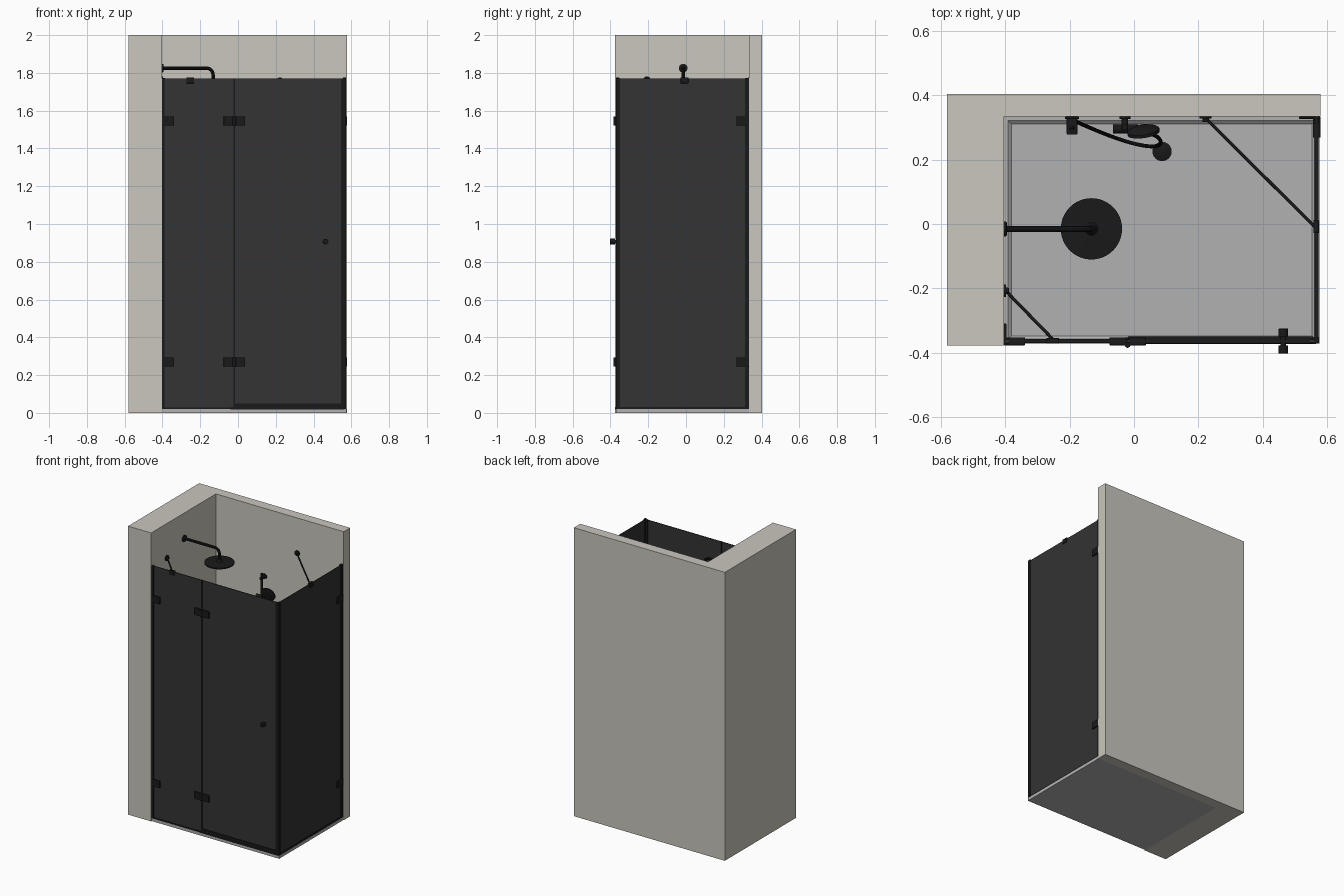
import bpy, bmesh, math
from mathutils import Vector

if "Cube" in bpy.data.objects:
    bpy.data.objects.remove(bpy.data.objects["Cube"])


def material(name, rgb):
    m = bpy.data.materials.new(name)
    m.diffuse_color = (*rgb, 1)
    m.use_nodes = True
    m.node_tree.nodes["Principled BSDF"].inputs["Base Color"].default_value = m.diffuse_color
    return m


WALL = material("plaster", (0.59, 0.57, 0.51))
TRAY = material("tray_grey", (0.44, 0.44, 0.44))
GLASS = material("dark_glass", (0.033, 0.033, 0.033))
METAL = material("black_metal", (0.010, 0.010, 0.010))


def finish(name, bm, mat):
    bmesh.ops.recalc_face_normals(bm, faces=bm.faces)
    me = bpy.data.meshes.new(name)
    bm.to_mesh(me)
    bm.free()
    ob = bpy.data.objects.new(name, me)
    bpy.context.collection.objects.link(ob)
    me.materials.append(mat)
    return ob


def smooth(ob):
    bpy.ops.object.select_all(action='DESELECT')
    ob.select_set(True)
    bpy.context.view_layer.objects.active = ob
    bpy.ops.object.shade_smooth_by_angle(angle=math.radians(35))


def box(name, x, y, z, mat=METAL, bevel=0):
    bm = bmesh.new()
    bmesh.ops.create_cube(bm, size=1)
    for v in bm.verts:
        v.co = [(a + b) / 2 + c * (b - a) for c, (a, b) in zip(v.co, (x, y, z))]
    ob = finish(name, bm, mat)
    if bevel:
        m = ob.modifiers.new("bevel", 'BEVEL')
        m.width, m.segments = bevel, 2
    return ob


def lathe(name, start, axis, profile, mat=METAL, n=32):
    """Round part: profile is (distance along axis, radius)."""
    q = Vector(axis).to_track_quat('Z', 'Y')
    bm = bmesh.new()
    rings = [[bm.verts.new(Vector(start) + q @ Vector((r * math.cos(2 * math.pi * i / n),
              r * math.sin(2 * math.pi * i / n), d))) for i in range(n)] for d, r in profile]
    for a, b in zip(rings, rings[1:]):
        for i in range(n):
            bm.faces.new((a[i], a[(i + 1) % n], b[(i + 1) % n], b[i]))
    bm.faces.new(rings[0])
    bm.faces.new(rings[-1])
    ob = finish(name, bm, mat)
    smooth(ob)
    return ob


def rod(name, a, b, r):
    d = Vector(b) - Vector(a)
    return lathe(name, a, d, [(0, r), (d.length, r)], n=16)


def tube(name, pts, r, kind='POLY'):
    cu = bpy.data.curves.new(name, 'CURVE')
    cu.dimensions, cu.bevel_depth, cu.bevel_resolution = '3D', r, 3
    cu.use_fill_caps = True
    sp = cu.splines.new(kind)
    sp.points.add(len(pts) - 1)
    for p, co in zip(sp.points, pts):
        p.co = (*co, 1)
    if kind == 'NURBS':
        sp.order_u, sp.use_endpoint_u, sp.resolution_u = 4, True, 10
    cu.materials.append(METAL)
    ob = bpy.data.objects.new(name, cu)
    bpy.context.collection.objects.link(ob)
    bpy.ops.object.select_all(action='DESELECT')
    ob.select_set(True)
    bpy.context.view_layer.objects.active = ob
    bpy.ops.object.convert(target='MESH')
    smooth(bpy.context.object)


# L-shaped corner wall
bm = bmesh.new()
outline = [(-.58, -.376), (-.403, -.376), (-.403, .333), (.578, .333), (.578, .403), (-.58, .403)]
f = bm.faces.new([bm.verts.new((x, y, 0)) for x, y in outline])
up = bmesh.ops.extrude_face_region(bm, geom=[f])["geom"]
bmesh.ops.translate(bm, vec=(0, 0, 2), verts=[v for v in up if isinstance(v, bmesh.types.BMVert)])
finish("corner_wall", bm, WALL)

# Tray with sunken floor
tray = box("shower_tray", (-.403, .575), (-.37, .333), (0, .02), TRAY)
bm = bmesh.new()
bm.from_mesh(tray.data)
bm.faces.ensure_lookup_table()
top = max(bm.faces, key=lambda f: f.calc_center_median().z)
bmesh.ops.inset_region(bm, faces=[top], thickness=.018)
bmesh.ops.inset_region(bm, faces=[top], thickness=.014, depth=-.008)
bm.to_mesh(tray.data)
bm.free()
lathe("drain_cover", (.087, .225, .011), (0, 0, 1), [(0, .03), (.004, .03), (.006, .027)])

# Glass panels
box("fixed_front_glass", (-.398, -.023), (-.366, -.360), (.022, 1.77), GLASS)
box("door_glass", (-.018, .558), (-.366, -.360), (.03, 1.77), GLASS)
box("side_glass", (.562, .568), (-.362, .331), (.022, 1.77), GLASS)

# Edge seals and bottom profiles
box("left_wall_seal", (-.403, -.388), (-.370, -.356), (.02, 1.77))
box("hinge_seal", (-.024, -.016), (-.369, -.357), (.03, 1.77))
box("door_edge_seal", (.545, .560), (-.369, -.357), (.03, 1.77))
box("corner_seal", (.560, .573), (-.370, -.350), (.02, 1.773))
box("back_wall_seal", (.558, .572), (.312, .333), (.02, 1.773))
box("door_sweep", (-.018, .555), (-.371, -.349), (.028, .05))
box("door_threshold", (-.04, .565), (-.372, -.352), (.019, .03))
box("side_bottom_seal", (.559, .572), (-.36, .33), (.018, .03))
box("fixed_bottom_seal", (-.40, -.02), (-.369, -.357), (.018, .028))

# Wall clamps and door hinges, upper and lower
for tag, z in (("lower", .27), ("upper", 1.545)):
    h = (z - .024, z + .024)
    box(tag + "_front_clamp", (-.403, -.338), (-.376, -.352), h, bevel=.002)
    box(tag + "_front_wall_plate", (-.403, -.396), (-.365, -.308), h, bevel=.002)
    box(tag + "_side_clamp", (.555, .578), (.268, .333), h, bevel=.002)
    box(tag + "_side_wall_plate", (.512, .57), (.326, .333), h, bevel=.002)
    box(tag + "_hinge_fixed_leaf", (-.076, -.025), (-.376, -.352), h, bevel=.002)
    box(tag + "_hinge_door_leaf", (-.014, .037), (-.376, -.352), h, bevel=.002)
    rod(tag + "_hinge_pin", (-.02, -.375, h[0]), (-.02, -.375, h[1]), .009)

# Double-sided door knob
for side, s in (("outer", -1), ("inner", 1)):
    lathe(side + "_door_knob", (.463, -.363, .907), (0, s, 0),
          [(0, .009), (.014, .009), (.014, .015), (.037, .015), (.039, .0135)])

# Diagonal bracing bars with wall flanges and glass clamps
for tag, a, b, z, na in (("left", (-.398, -.207), (-.252, -.357), 1.763, (1, 0, 0)),
                         ("right", (.222, .328), (.560, -.008), 1.757, (0, -1, 0))):
    rod(tag + "_brace_bar", (*a, z), (*b, z), .005)
    base = (-.403, a[1], z) if tag == "left" else (a[0], .333, z)
    lathe(tag + "_brace_flange", base, na, [(0, .019), (.006, .019), (.006, .010), (.016, .009)])
    if tag == "left":
        box("left_brace_clamp", (b[0] - .02, b[0] + .02), (-.370, -.354), (1.745, 1.776), bevel=.001)
    else:
        box("right_brace_clamp", (.556, .573), (b[1] - .02, b[1] + .02), (1.745, 1.776), bevel=.001)

# Overhead arm and rain head
cx, cy, zt, R = -.132, -.015, 1.825, .035
bend = [(cx - R + R * math.sin(t * math.pi / 16), cy, zt - R + R * math.cos(t * math.pi / 16))
        for t in range(9)]
tube("overhead_arm", [(-.402, cy, zt)] + bend + [(cx, cy, 1.745)], .0095)
lathe("arm_wall_flange", (-.403, cy, zt), (1, 0, 0), [(0, .023), (.006, .023), (.009, .018)])
lathe("rain_head", (cx, cy, 1.755), (0, 0, -1),
      [(0, .012), (.012, .016), (.018, .02), (.021, .095), (.029, .095), (.030, .09)], n=48)

# Slide rail with end brackets and hand shower holder
rod("slide_rail", (-.028, .300, .92), (-.028, .300, 1.56), .009)
for tag, z in (("lower", .95), ("upper", 1.53)):
    lathe(tag + "_rail_bracket", (-.028, .333, z), (0, -1, 0),
          [(0, .017), (.008, .017), (.008, .010), (.045, .010)])
rod("rail_slider", (-.065, .295, 1.40), (.012, .295, 1.40), .014)

# Hand shower
rod("hand_shower_handle", (.022, .285, 1.24), (.025, .292, 1.42), .010)
lathe("hand_shower_head", (.027, .302, 1.44), (.15, -1, -.3),
      [(0, .025), (.008, .045), (.012, .05), (.022, .05), (.024, .045)])

# Mixer and hose
box("mixer_wall_plate", (-.214, -.170), (.325, .333), (.85, 1.05), bevel=.003)
box("mixer_body", (-.209, -.175), (.277, .328), (.91, .99), bevel=.004)
lathe("mixer_lever", (-.192, .297, .98), (0, -.1, 1), [(0, .008), (.07, .006)])
tube("shower_hose", [(-.18, .318, .91), (-.175, .315, .82), (-.13, .295, .55), (-.03, .255, .40),
                     (.06, .235, .50), (.095, .25, .80), (.06, .285, 1.05),
                     (.024, .28, 1.15), (.022, .285, 1.245)], .006, 'NURBS')
